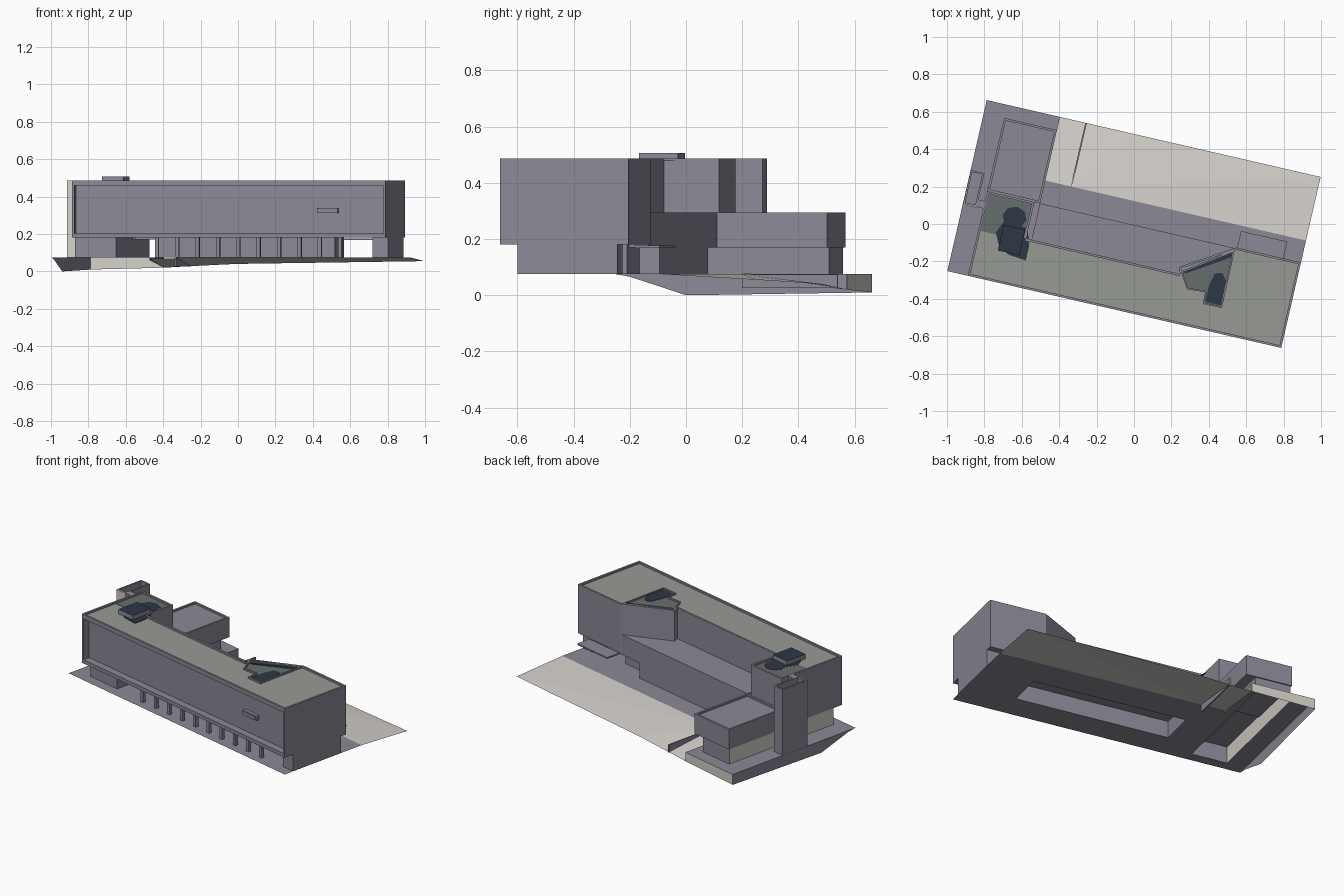
import bpy, bmesh, math

if "Cube" in bpy.data.objects:
    bpy.data.objects.remove(bpy.data.objects["Cube"])

C, S = 0.9745, 0.2243          # the whole site is turned about 13 degrees


def material(name, rgb):
    m = bpy.data.materials.new(name)
    m.diffuse_color = (*rgb, 1)
    m.use_nodes = True
    m.node_tree.nodes["Principled BSDF"].inputs["Base Color"].default_value = m.diffuse_color
    return m


PURPLE = material("purple_grey", (0.26, 0.25, 0.305))
BEIGE = material("pale_beige", (0.66, 0.63, 0.59))
ROOF = material("roof_grey_green", (0.31, 0.325, 0.295))
SLATE = material("slate", (0.135, 0.155, 0.155))
NAVY = material("navy", (0.026, 0.038, 0.062))


def world(u, v, z):
    return (C * u + S * v, -S * u + C * v, z)


def mesh_object(name, verts, faces, mats, indices=None):
    me = bpy.data.meshes.new(name)
    me.from_pydata([world(*p) for p in verts], [], faces)
    for m in mats:
        me.materials.append(m)
    if indices:
        for p, i in zip(me.polygons, indices):
            p.material_index = i
    ob = bpy.data.objects.new(name, me)
    bpy.context.collection.objects.link(ob)
    return ob


def prism(name, pts, z0, z1, mat=PURPLE, top=None, bottom=True, side=None, side_mat=BEIGE):
    """Extrude a counter-clockwise outline; side = index of one wall with its own colour."""
    n = len(pts)
    verts = [(u, v, z0) for u, v in pts] + [(u, v, z1) for u, v in pts]
    faces = [list(range(n, 2 * n))]
    faces += [[i, (i + 1) % n, n + (i + 1) % n, n + i] for i in range(n)]
    if bottom:
        faces.append(list(range(n))[::-1])
    idx = [1 if top else 0] + [2 if i == side else 0 for i in range(n)] + [0]
    return mesh_object(name, verts, faces, [mat, top or mat, side_mat], idx[:len(faces)])


def rect(u0, u1, v0, v1):
    return [(u0, v0), (u1, v0), (u1, v1), (u0, v1)]


def box(name, u0, u1, v0, v1, z0, z1, **kw):
    return prism(name, rect(u0, u1, v0, v1), z0, z1, **kw)


def rim(name, pts, t, z0, z1, mat=PURPLE):
    """Thin wall standing just inside a closed outline."""
    verts, faces = [], []
    for i, (a, b) in enumerate(zip(pts, pts[1:] + pts[:1])):
        l = math.dist(a, b)
        nu, nv = -(b[1] - a[1]) / l * t, (b[0] - a[0]) / l * t
        quad = [a, b, (b[0] + nu, b[1] + nv), (a[0] + nu, a[1] + nv)]
        k = len(verts)
        verts += [(u, v, z0) for u, v in quad] + [(u, v, z1) for u, v in quad]
        faces += [[k + 4, k + 5, k + 6, k + 7], [k + 3, k + 2, k + 1, k]]
        faces += [[k + j, k + (j + 1) % 4, k + 4 + (j + 1) % 4, k + 4 + j] for j in range(4)]
    return mesh_object(name, verts, faces, [mat])


# --- site: paved plate with openings under the ground-floor rooms
us = [-.916, -.80, -.575, -.514, -.37, .60, .916]
vs = [-.469, -.405, -.30, -.077, .12, .39, .469]
verts = [(u, v, .075) for v in vs for u in us]
faces = []
for j in range(6):
    for i in range(6):
        cu, cv = (us[i] + us[i + 1]) / 2, (vs[j] + vs[j + 1]) / 2
        lawn = cv > .12 and cu > -.514
        room = (-.80 < cu < -.575 and -.405 < cv < .39) or (-.37 < cu < .60 and -.30 < cv < -.077)
        if not lawn and not room:
            k = j * 7 + i
            faces.append([k, k + 1, k + 8, k + 7])
mesh_object("paved_plate", verts, faces, [PURPLE])

# site edges dropping below the plate
mesh_object("left_skirt", [(-.916, -.469, .075), (-.916, .469, .075), (-.916, .469, .01),
            (-.916, -.21, 0), (-.916, -.416, .066)], [[0, 4, 3, 2, 1]], [PURPLE])
mesh_object("back_skirt", [(-.916, .469, .075), (-.514, .469, .075), (-.514, .469, .02),
            (-.916, .469, .01)], [[0, 3, 2, 1]], [BEIGE])
mesh_object("inner_skirt", [(-.514, .12, .075), (-.514, .469, .075), (-.514, .469, .02),
            (-.514, .12, .06)], [[0, 1, 2, 3]], [PURPLE])

# sloping lawn, ramp and retaining wall
mesh_object("lawn", [(-.37, .12, .075), (.916, .12, .075), (.916, .469, .055),
            (-.12, .469, .04), (-.37, .469, .028)], [[0, 1, 2], [0, 2, 3], [0, 3, 4]], [BEIGE])
mesh_object("ramp", [(-.514, .12, .07), (-.37, .12, .07), (-.37, .469, .028),
            (-.514, .469, .02)], [[0, 1, 2, 3]], [BEIGE])
box("retaining_wall", -.375, -.367, .12, .469, .025, .073)

# --- ground floor
box("left_ground_room", -.80, -.575, -.405, .39, .075, .18, bottom=False, side=3)
box("middle_ground_room", -.37, .60, -.30, -.077, .075, .18, bottom=False)
box("ground_bump", -.37, .40, -.077, -.005, .075, .17)
box("right_ground_wall", .83, .916, -.405, -.04, .075, .18)
for i in range(10):
    u = -.35 + i * .1117
    box(f"column_{i + 1}", u - .01, u + .01, -.42, -.40, .075, .18)

# --- long upper bar: shared back outline, set-back front wall inside a frame
back = [(.916, 0), (.56, 0), (.285, -.17), (.30, -.205), (-.545, -.205), (-.545, -.005), (-.804, -.005)]
outline = [(-.804, -.469), (.916, -.469)] + back
prism("bar_body", [(-.804, -.425), (.916, -.425)] + back, .18, .46)
prism("bar_roof", outline, .46, .476, top=ROOF)
rim("roof_parapet", outline, .012, .476, .487)
box("front_sill", -.804, .916, -.469, -.425, .18, .203)
box("front_left_fin", -.804, -.790, -.469, -.425, .203, .46)
box("front_right_fin", .906, .916, -.469, -.425, .203, .46)
slot = rect(.535, .65, -.447, -.425)
prism("front_window_box", slot, .312, .34)
box("front_window_pane", .541, .644, -.449, -.447, .317, .335)

# back middle tier, canopy
box("back_tier", -.515, .57, -.205, -.005, .17, .295)
box("entrance_canopy", .566, .82, 0, .092, .168, .177)

# --- back left block with parapet
block = rect(-.804, -.514, -.005, .397)
prism("back_block", block, .17, .285)
rim("back_block_parapet", block, .012, .285, .295)

# --- open-topped stair tower, joined to the bar by a short wall
tower = rect(-.915, -.84, -.10, .086)
rim("tower_walls", tower, .01, .075, .487)
box("tower_front_facing", -.915, -.84, -.104, -.10, .075, .487, mat=BEIGE)
box("tower_link", -.84, -.804, -.10, -.06, .075, .487)

# --- left roof: slate deck, dark patches and plant box
box("left_slate_deck", -.79, -.558, -.22, -.018, .476, .478, mat=SLATE)
patch = [(-.63 + .065 * math.cos(a * math.pi / 4), -.11 + .06 * math.sin(a * math.pi / 4)) for a in range(8)]
prism("left_dark_patch_round", patch, .477, .480, mat=NAVY)
prism("left_dark_patch", [(-.71, -.21), (-.68, -.27), (-.62, -.31), (-.52, -.32), (-.52, -.24),
      (-.55, -.15), (-.68, -.14)], .477, .480, mat=NAVY)
box("plant_box", -.678, -.56, -.301, -.159, .476, .507, top=NAVY)

# --- right roof: slate terrace with low wall and dark patches
terrace = [(.30, -.19), (.354, -.276), (.452, -.27), (.456, -.334), (.559, -.332), (.556, -.012)]
prism("right_slate_terrace", terrace, .476, .478, mat=SLATE)
rim("right_terrace_wall", terrace, .008, .476, .487)
prism("right_dark_patch", [(.465, -.32), (.55, -.32), (.55, -.19), (.52, -.15), (.48, -.16), (.465, -.23)],
      .477, .480, mat=NAVY)
prism("right_dark_strip", [(.305, -.19), (.33, -.195), (.55, -.055), (.55, -.02)], .477, .481, mat=NAVY)
